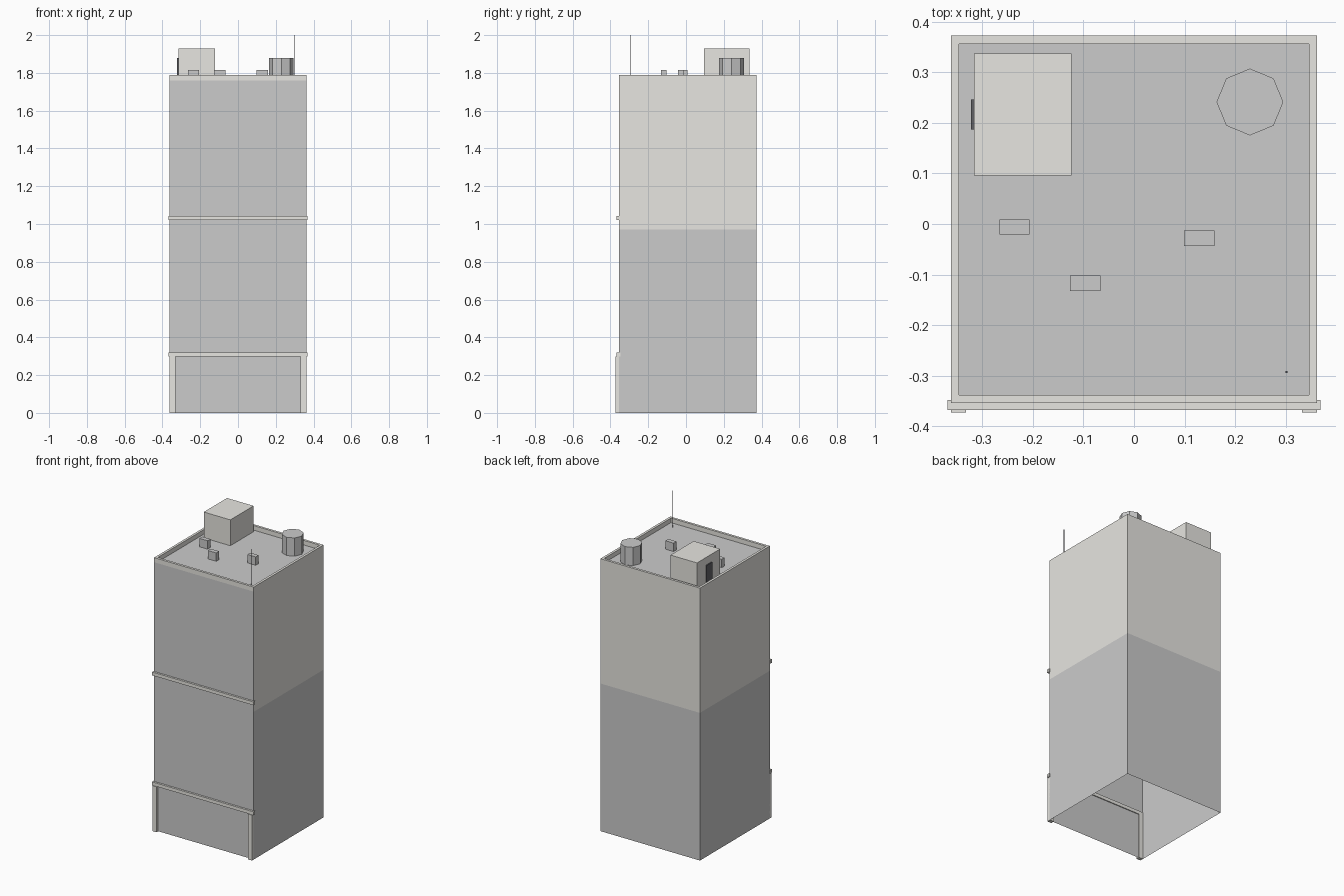
import bpy, bmesh
from math import pi

if "Cube" in bpy.data.objects:
    bpy.data.objects.remove(bpy.data.objects["Cube"])


def material(name, rgb):
    m = bpy.data.materials.new(name)
    m.diffuse_color = (*rgb, 1)
    m.use_nodes = True
    m.node_tree.nodes["Principled BSDF"].inputs["Base Color"].default_value = m.diffuse_color
    return m


GREY = material("grey", (0.6, 0.6, 0.6))
STONE = material("pale_stone", (0.8, 0.79, 0.75))
DARK = material("dark_metal", (0.12, 0.12, 0.13))


def finish(name, bm, *mats):
    bmesh.ops.recalc_face_normals(bm, faces=bm.faces)
    me = bpy.data.meshes.new(name)
    bm.to_mesh(me)
    bm.free()
    for m in mats:
        me.materials.append(m)
    ob = bpy.data.objects.new(name, me)
    bpy.context.collection.objects.link(ob)
    return ob


def box(name, x, y, z, mat):
    bm = bmesh.new()
    bmesh.ops.create_cube(bm, size=1)
    for v in bm.verts:
        v.co = [r[0] if c < 0 else r[1] for c, r in zip(v.co, (x, y, z))]
    return finish(name, bm, mat)


# Tower shell: stacked rings, open below, folded over the parapet to the roof
X, Y0, Y1, T = 0.362, -0.354, 0.372, 0.016
ROOF, TOP = 1.76, 1.79
bm = bmesh.new()
rings = []
for z, t in ((0, 0), (0.97, 0), (ROOF, 0), (TOP, 0), (TOP, T), (ROOF, T)):
    corners = ((-X + t, Y0 + t), (X - t, Y0 + t), (X - t, Y1 - t), (-X + t, Y1 - t))
    rings.append([bm.verts.new((x, y, z)) for x, y in corners])
for level, (a, b) in enumerate(zip(rings, rings[1:])):
    for i in range(4):
        j = (i + 1) % 4
        f = bm.faces.new((a[i], a[j], b[j], b[i]))
        front = i == 0
        f.material_index = 0 if level == 0 or (level == 1 and front) else 1
bm.faces.new(rings[-1]).material_index = 0
finish("tower_shell", bm, GREY, STONE)

# Street-front trim: two ledges and a pair of pilasters
for name, z0, z1 in (("shopfront_ledge", 0.298, 0.32), ("middle_ledge", 1.02, 1.042)):
    box(name, (-0.3685, 0.3685), (-0.367, -0.348), (z0, z1), STONE)
for name, x in (("pilaster_left", (-0.362, -0.332)), ("pilaster_right", (0.332, 0.362))):
    box(name, x, (-0.372, -0.348), (0, 0.298), STONE)

# Rooftop stair house with its door
box("stair_house", (-0.316, -0.123), (0.096, 0.337), (ROOF, 1.93), STONE)
box("stair_door", (-0.322, -0.315), (0.187, 0.246), (ROOF, 1.88), DARK)

# Roof vents
for i, (x, y) in enumerate(((-0.236, -0.006), (0.129, -0.028), (-0.096, -0.117))):
    box(f"roof_vent_{i + 1}", (x - 0.03, x + 0.03), (y - 0.015, y + 0.015), (ROOF, 1.815), GREY)

# Octagonal water tank
bm = bmesh.new()
bmesh.ops.create_cone(bm, cap_ends=True, segments=8, radius1=0.066, radius2=0.066, depth=0.12)
tank = finish("water_tank", bm, GREY)
tank.location = (0.229, 0.241, ROOF + 0.06)

# Antenna
box("antenna", (0.299, 0.303), (-0.294, -0.29), (ROOF, 2.0), DARK)
